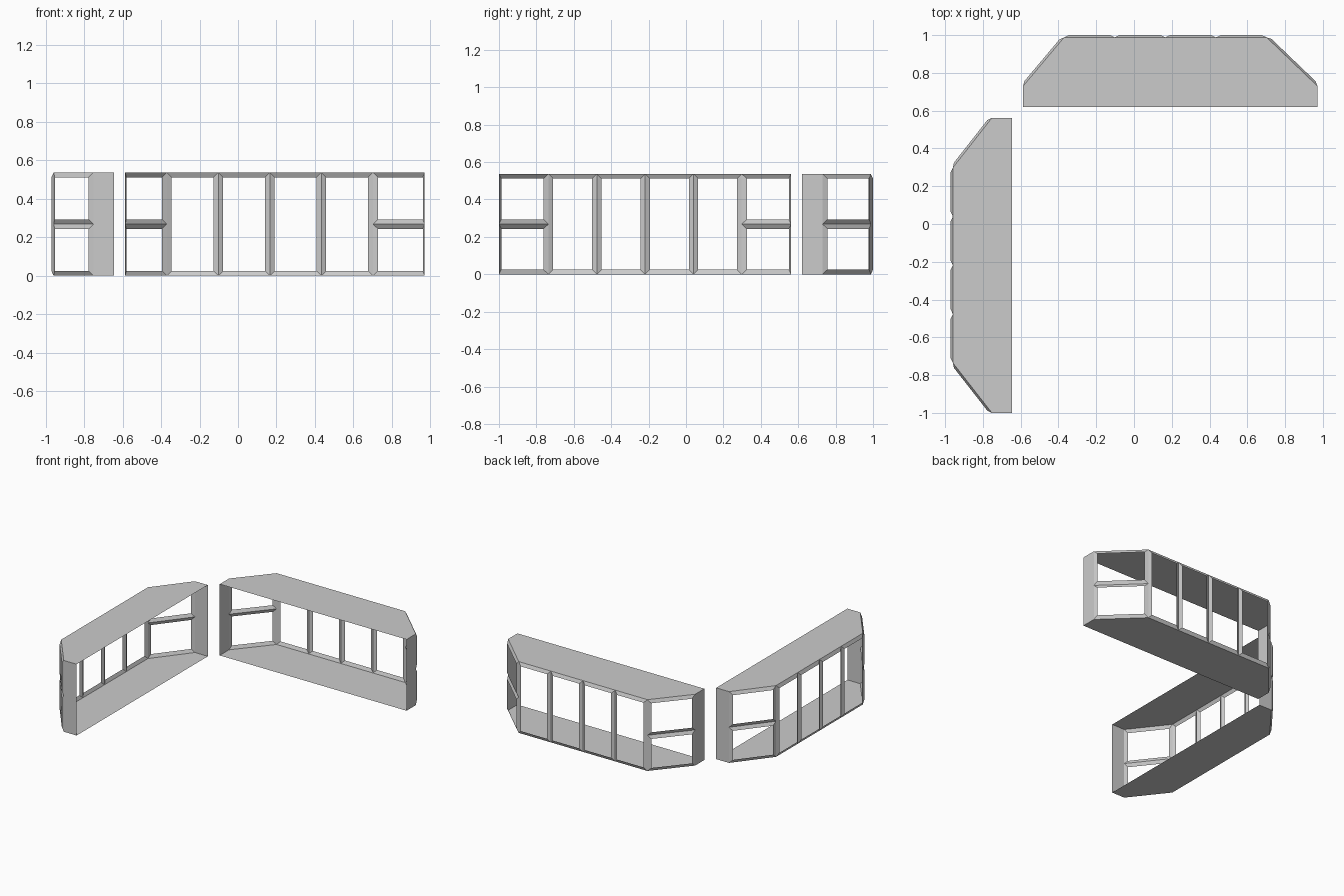
import bpy
from mathutils import Vector

if "Cube" in bpy.data.objects:
    bpy.data.objects.remove(bpy.data.objects["Cube"])

HEIGHT = 0.537
INSET = 0.025    # frame width
RAISE = 0.012    # how far each frame stands out from the wall plane
UP = Vector((0, 0, 1))


def make_mesh(name, verts, faces):
    mesh = bpy.data.meshes.new(name)
    mesh.from_pydata([tuple(v) for v in verts], [], faces)
    mesh.update()
    obj = bpy.data.objects.new(name, mesh)
    bpy.context.collection.objects.link(obj)
    return obj


def window_panel(name, a, b, cols, rows, centre):
    """Wall between plan points a and b, split into cells with bevelled open frames."""
    a, b = Vector((*a, 0)), Vector((*b, 0))
    along = (b - a).normalized()
    out = along.cross(UP)
    if out.dot((a + b) / 2 - Vector((*centre, 0))) < 0:
        out = -out
    w, h = (b - a).length / cols, HEIGHT / rows
    flip = along.cross(UP).dot(out) < 0
    verts, faces = [], []
    for i in range(cols):
        for j in range(rows):
            n = len(verts)
            for d, push in ((0, 0), (INSET, RAISE)):
                for s, t in ((d, d), (w - d, d), (w - d, h - d), (d, h - d)):
                    verts.append(a + along * (i * w + s) + UP * (j * h + t) + out * push)
            for k in range(4):
                f = (n + k, n + (k + 1) % 4, n + 4 + (k + 1) % 4, n + 4 + k)
                faces.append(f[::-1] if flip else f)
    make_mesh(name, verts, faces)


def bay_window(prefix, plan):
    """plan: counter-clockwise outline, starting with the two ends of the open side."""
    n = len(plan)
    centre = [sum(p[k] for p in plan) / n for k in (0, 1)]
    # floor and roof sheets
    make_mesh(prefix + "_floor", [(x, y, 0) for x, y in plan], [tuple(range(n))[::-1]])
    make_mesh(prefix + "_roof", [(x, y, HEIGHT) for x, y in plan], [tuple(range(n))])
    # solid end walls
    for label, p, q in (("first", plan[1], plan[2]), ("second", plan[5], plan[0])):
        make_mesh(f"{prefix}_{label}_end_wall",
                  [(*p, 0), (*q, 0), (*q, HEIGHT), (*p, HEIGHT)], [(0, 1, 2, 3)])
    # angled and straight window panels
    window_panel(prefix + "_first_angled_window", plan[2], plan[3], 1, 2, centre)
    window_panel(prefix + "_main_window", plan[3], plan[4], 4, 1, centre)
    window_panel(prefix + "_second_angled_window", plan[4], plan[5], 1, 2, centre)


bay_window("back_bay", [(-0.587, 0.62), (0.971, 0.62), (0.971, 0.73),
                        (0.702, 0.988), (-0.370, 0.988), (-0.587, 0.73)])
bay_window("left_bay", [(-0.645, -1.0), (-0.645, 0.562), (-0.752, 0.562),
                        (-0.959, 0.298), (-0.959, -0.735), (-0.752, -1.0)])
